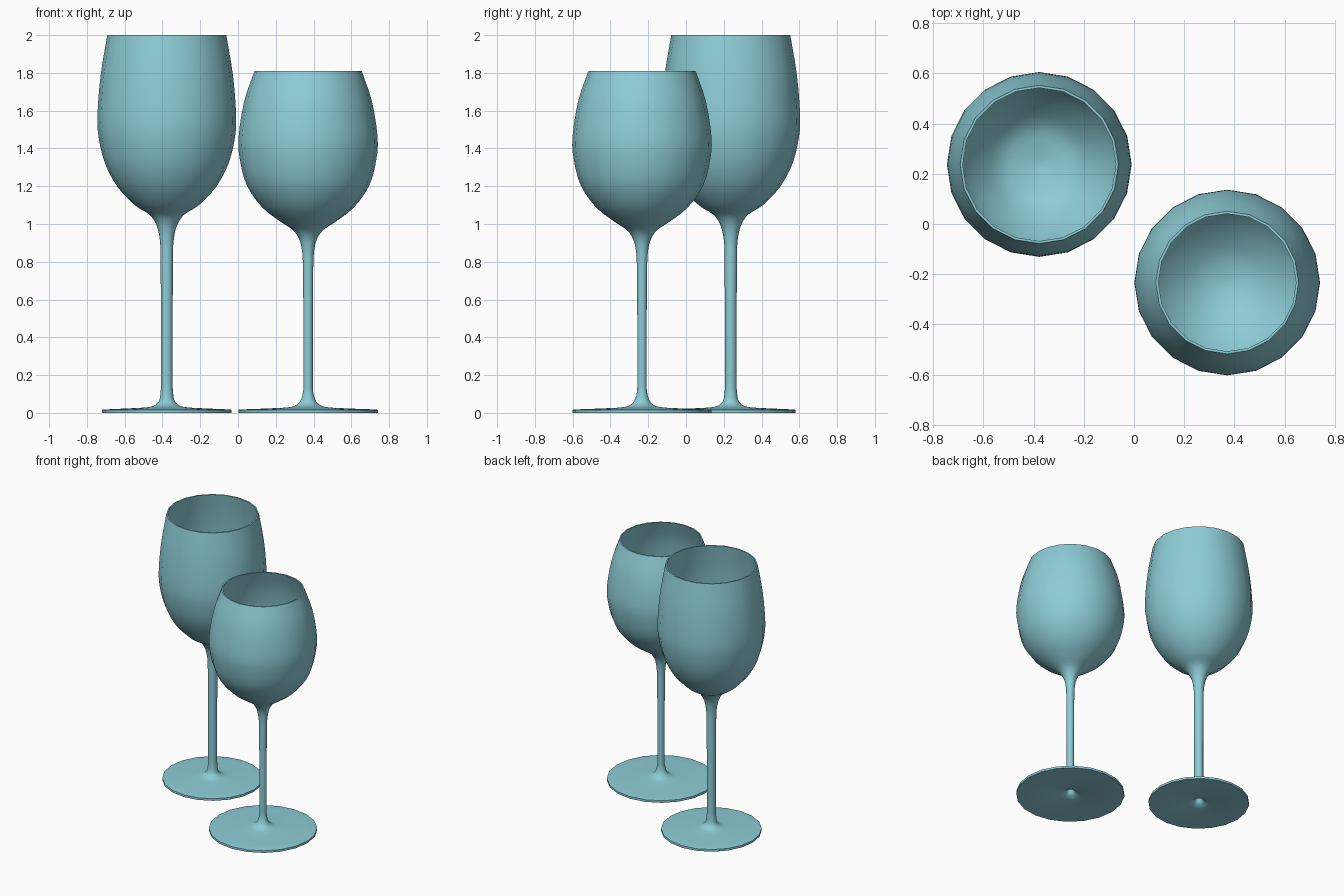
import bpy
import bmesh
import math
from mathutils import Vector, Matrix

SIDES = 20
WALL = 0.01

cube = bpy.data.objects.get("Cube")
if cube:
    bpy.data.objects.remove(cube, do_unlink=True)

# Single pale blue glass colour
glass = bpy.data.materials.new("pale blue glass")
glass.use_nodes = True
COLOUR = (0.27, 0.61, 0.68, 1)
glass.diffuse_color = COLOUR
glass.node_tree.nodes["Principled BSDF"].inputs["Base Color"].default_value = COLOUR


def smooth(points, steps=3):
    """Catmull-Rom curve through (radius, height) points."""
    p = [Vector(q) for q in points]
    p = [2 * p[0] - p[1]] + p + [2 * p[-1] - p[-2]]
    out = []
    for a, b, c, d in zip(p, p[1:], p[2:], p[3:]):
        for i in range(steps):
            t = i / steps
            out.append(0.5 * (2 * b + (c - a) * t + (2 * a - 5 * b + 4 * c - d) * t * t
                              + (3 * b - a - 3 * c + d) * t ** 3))
    return out + [p[-2]]


def lathe(name, profile, centre):
    """Turn a (radius, height) profile around the vertical axis."""
    bm = bmesh.new()
    verts = [bm.verts.new((max(r, 0), 0, z)) for r, z in profile]
    edges = [bm.edges.new(pair) for pair in zip(verts, verts[1:])]
    bmesh.ops.spin(bm, geom=verts + edges, cent=(0, 0, 0), axis=(0, 0, 1),
                   angle=math.tau, steps=SIDES)
    bmesh.ops.remove_doubles(bm, verts=bm.verts, dist=0.0002)
    bmesh.ops.recalc_face_normals(bm, faces=bm.faces)
    mesh = bpy.data.meshes.new(name)
    bm.to_mesh(mesh)
    bm.free()
    mesh.materials.append(glass)
    obj = bpy.data.objects.new(name, mesh)
    obj.location = (*centre, 0)
    bpy.context.collection.objects.link(obj)
    bpy.ops.object.select_all(action='DESELECT')
    obj.select_set(True)
    bpy.context.view_layer.objects.active = obj
    bpy.ops.object.shade_smooth_by_angle(angle=math.radians(40))


def wine_glass(name, centre, foot_radius, stem, bowl, floor):
    # Underside of the foot with its small hollow, then the rim of the foot
    hollow = smooth([(0, 0.06), (0.018, 0.052), (0.035, 0.022), (0.075, 0.004)])
    foot = [(foot_radius, 0), (foot_radius, 0.016)]
    # Outer surface: top of foot, stem and bowl
    outer = smooth([(foot_radius - 0.01, 0.018), (0.2, 0.024), (0.11, 0.029),
                    (0.07, 0.038), (0.042, 0.062), (stem + 0.002, 0.11),
                    (stem, 0.18), (stem, 0.5)] + bowl)
    # Inner surface: the wide part of the bowl moved in by the wall thickness
    wide = [(r - WALL, z + 0.012 * (r < 0.3)) for r, z in bowl if r > 0.14]
    wide[-1] = (bowl[-1][0] - WALL, bowl[-1][1])
    inner = smooth(wide[::-1] + [(0.07, floor + 0.012), (0, floor)])
    lathe(name, hollow + foot + outer + inner, centre)


# Tall glass, back right
wine_glass("tall_wine_glass", (-0.377, 0.237), 0.343, 0.031,
           [(0.033, 0.8), (0.036, 0.91), (0.055, 0.995), (0.095, 1.052),
            (0.17, 1.1), (0.26, 1.195), (0.327, 1.32), (0.361, 1.46),
            (0.367, 1.58), (0.35, 1.79), (0.315, 2.0)], 1.07)

# Short glass, front left
wine_glass("short_wine_glass", (0.371, -0.233), 0.369, 0.025,
           [(0.027, 0.75), (0.031, 0.85), (0.047, 0.92), (0.083, 0.97),
            (0.15, 1.015), (0.245, 1.09), (0.325, 1.206), (0.361, 1.34),
            (0.368, 1.46), (0.338, 1.65), (0.284, 1.81)], 0.985)
